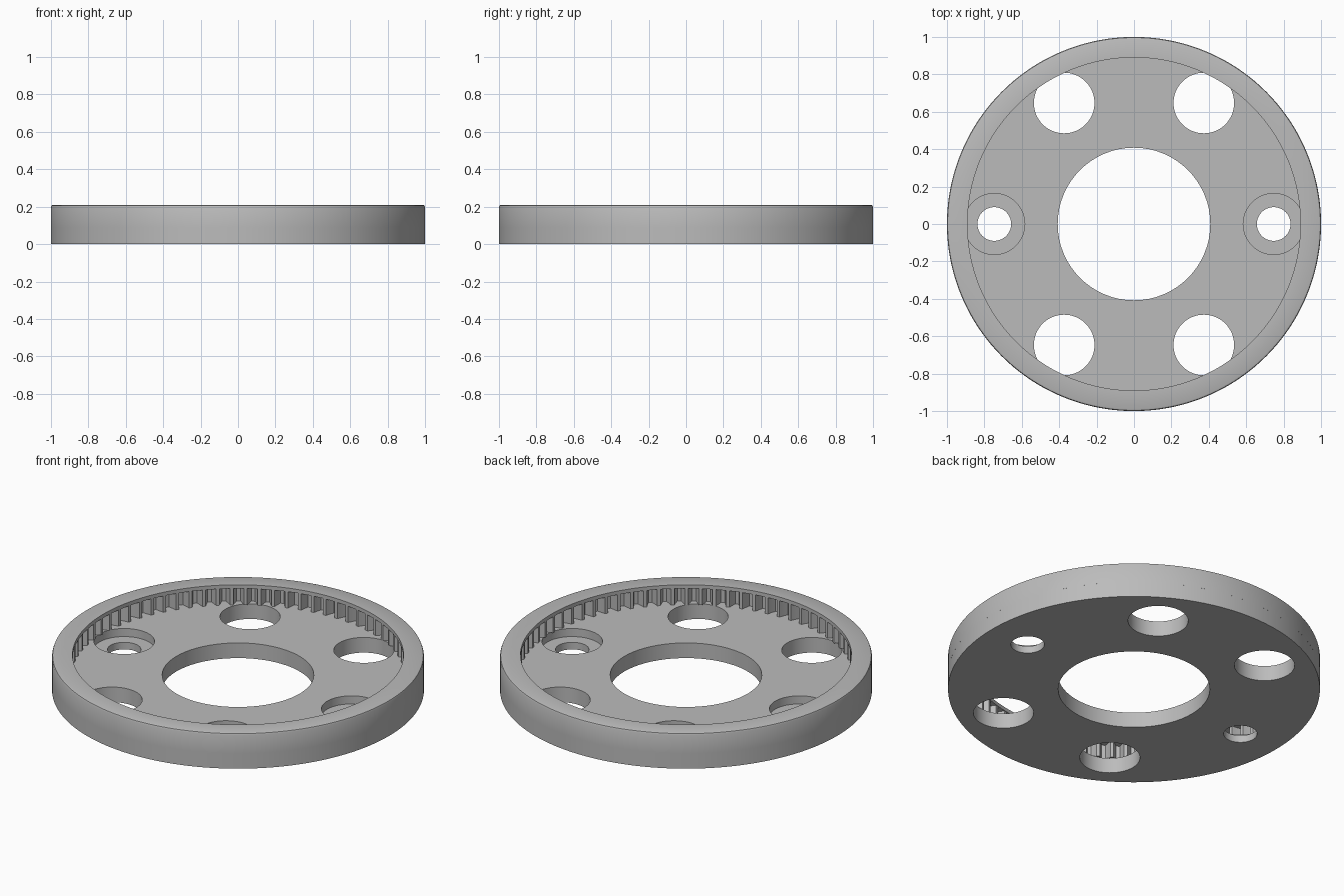
import bpy, bmesh, math

if "Cube" in bpy.data.objects:
    bpy.data.objects.remove(bpy.data.objects["Cube"])

FLOOR, TOP = 0.09, 0.21      # base plate top, overall height
PITCH = 0.747                # radius on which the six holes sit
TEETH = 75

grey = bpy.data.materials.new("light_grey")
grey.diffuse_color = (0.5, 0.5, 0.5, 1)
grey.use_nodes = True
grey.node_tree.nodes["Principled BSDF"].inputs["Base Color"].default_value = grey.diffuse_color


def cylinder(name, r, z0, z1, x=0, y=0, n=96):
    bpy.ops.mesh.primitive_cylinder_add(vertices=n, radius=r, depth=z1 - z0,
                                        location=(x, y, (z0 + z1) / 2))
    ob = bpy.context.object
    ob.name = name
    ob.data.materials.append(grey)
    return ob


def smooth(ob):
    bpy.ops.object.select_all(action='DESELECT')
    ob.select_set(True)
    bpy.context.view_layer.objects.active = ob
    bpy.ops.object.shade_smooth_by_angle(angle=math.radians(25))


def cut(ob, r, z0, x=0, y=0):
    cutter = cylinder("cutter", r, z0, 0.3, x, y, 64)
    cutter.hide_render = True
    mod = ob.modifiers.new("hole", 'BOOLEAN')
    mod.operation, mod.solver, mod.object = 'DIFFERENCE', 'EXACT', cutter
    bpy.context.view_layer.objects.active = ob
    bpy.ops.object.modifier_apply(modifier=mod.name)
    bpy.data.objects.remove(cutter, do_unlink=True)


# base plate with centre bore, four round windows and two counterbored holes
plate = cylinder("base_plate", 1, 0, FLOOR, n=200)
cut(plate, 0.408, -0.1)
for k in range(6):
    a = k * math.pi / 3
    x, y = PITCH * math.cos(a), PITCH * math.sin(a)
    if k % 3:
        cut(plate, 0.162, -0.1, x, y)
    else:
        cut(plate, 0.163, 0.042, x, y)
        cut(plate, 0.09, -0.1, x, y)
smooth(plate)

# internal ring gear with a plain lip over the teeth
TIP, ROOT = 0.893, 0.942
tooth = [(0.0, ROOT), (0.13, ROOT), (0.21, 0.928), (0.30, 0.91),
         (0.38, TIP), (0.62, TIP), (0.70, 0.91), (0.79, 0.928), (0.87, ROOT)]
angles = [(t + f) * math.tau / TEETH for t in range(TEETH) for f, _ in tooth]
teeth_r = [r for _ in range(TEETH) for _, r in tooth]
N = len(angles)
rows = [(1, FLOOR), (1, TOP - 0.012), (0.9965, TOP - 0.0035), (0.988, TOP),
        (0.89, TOP), (0.89, 0.188), (None, 0.188), (None, FLOOR)]

bm = bmesh.new()
loops = []
for r, z in rows:
    radii = teeth_r if r is None else [r] * N
    loops.append([bm.verts.new((q * math.cos(a), q * math.sin(a), z))
                  for q, a in zip(radii, angles)])
for i, lower in enumerate(loops):
    upper = loops[(i + 1) % len(loops)]
    for j in range(N):
        k = (j + 1) % N
        bm.faces.new((lower[j], lower[k], upper[k], upper[j]))
bmesh.ops.recalc_face_normals(bm, faces=bm.faces)
mesh = bpy.data.meshes.new("ring_gear")
bm.to_mesh(mesh)
bm.free()
mesh.materials.append(grey)
ring = bpy.data.objects.new("ring_gear", mesh)
bpy.context.collection.objects.link(ring)
smooth(ring)
